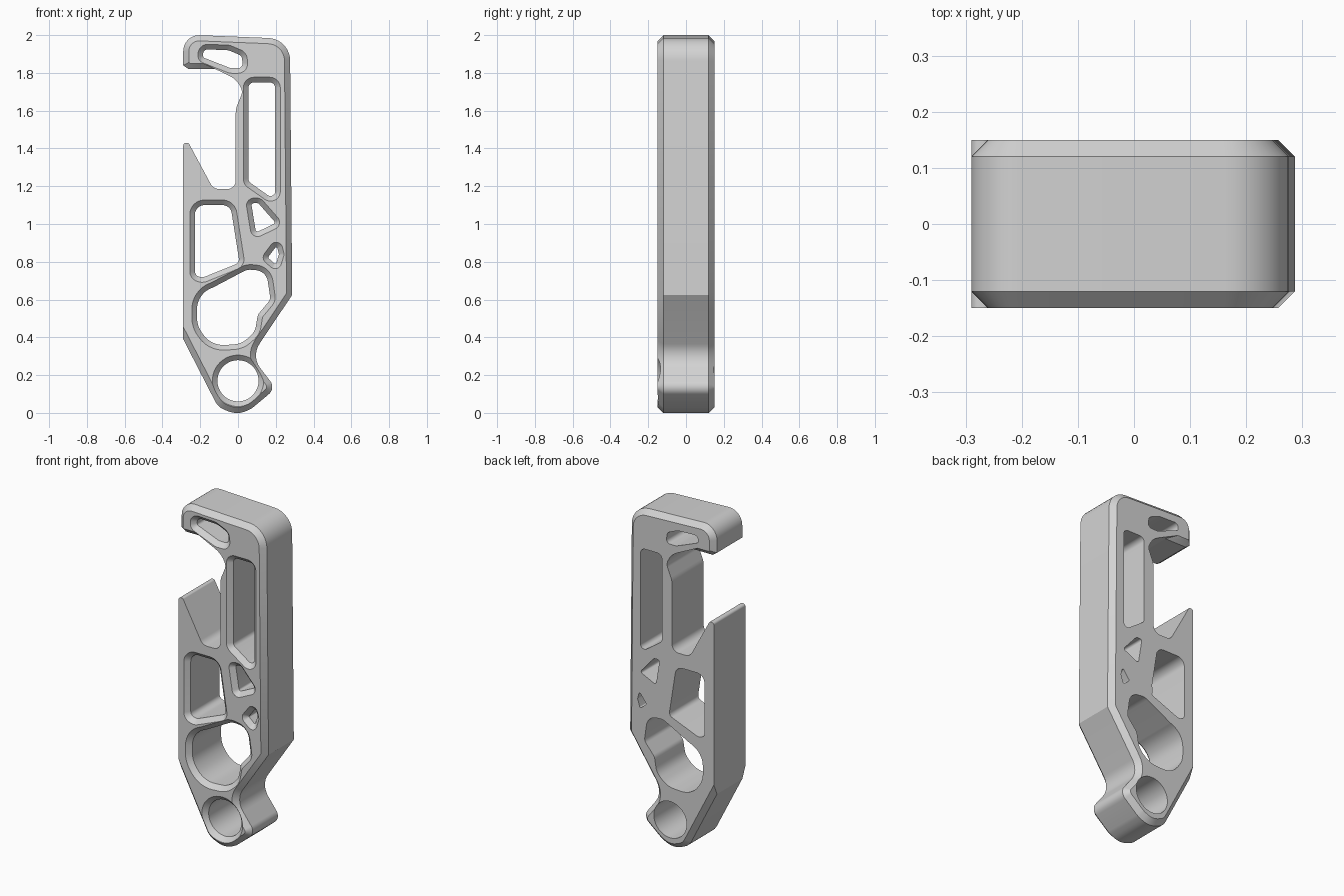
import bpy, bmesh, math
from mathutils import Vector

cube = bpy.data.objects.get("Cube")
if cube:
    bpy.data.objects.remove(cube, do_unlink=True)

HALF, B, HOLE_B = 0.15, 0.03, 0.027
GREY = (0.65, 0.65, 0.65, 1)

steel = bpy.data.materials.new("satin grey")
steel.use_nodes = True
steel.diffuse_color = GREY
steel.node_tree.nodes["Principled BSDF"].inputs["Base Color"].default_value = GREY


def rounded(corners):
    """Corners (x, z, radius, edge inset) to a dense loop and the inset of each edge."""
    pts, insets, n = [], [], len(corners)
    for i, (x, z, r, d) in enumerate(corners):
        p = Vector((x, z))
        if r == 0:
            pts.append(p)
            insets.append(d)
            continue
        a = (Vector(corners[i - 1][:2]) - p).normalized()
        b = (Vector(corners[(i + 1) % n][:2]) - p).normalized()
        ang = a.angle(b)
        c = p + (a + b).normalized() * (r / math.sin(ang / 2))
        start = p + a * (r / math.tan(ang / 2)) - c
        turn = (math.pi - ang) * (1 if a.x * b.y - a.y * b.x < 0 else -1)
        steps = max(2, math.ceil(abs(turn) / 0.16))
        for k in range(steps + 1):
            t = turn * k / steps
            pts.append(c + Vector((start.x * math.cos(t) - start.y * math.sin(t),
                                   start.x * math.sin(t) + start.y * math.cos(t))))
            insets.append(d)
    return pts, insets


def offset(pts, insets):
    """Move each edge of a clockwise loop inward by its own inset."""
    out = []
    for i, p in enumerate(pts):
        e1, e2 = p - pts[i - 1], pts[(i + 1) % len(pts)] - p
        n1 = Vector((e1.y, -e1.x)).normalized()
        n2 = Vector((e2.y, -e2.x)).normalized()
        d1, d2 = insets[i - 1], insets[i]
        det = n1.x * n2.y - n1.y * n2.x
        if abs(det) < 0.02:
            out.append(p + (n1 + n2).normalized() * (d1 + d2) / 2)
        else:
            out.append(p + Vector((d1 * n2.y - d2 * n1.y, n1.x * d2 - n2.x * d1)) / det)
    return out


def loft(name, layers):
    """Prism through matching clockwise loops, front to back, each given as (y, points)."""
    bm = bmesh.new()
    rings = [[bm.verts.new((p.x, y, p.y)) for p in pts] for y, pts in layers]
    for r, s in zip(rings, rings[1:]):
        for i in range(len(r)):
            bm.faces.new((r[i - 1], r[i], s[i], s[i - 1]))
    bm.faces.new(rings[0][::-1])
    bm.faces.new(rings[-1])
    mesh = bpy.data.meshes.new(name)
    bm.to_mesh(mesh)
    bm.free()
    mesh.materials.append(steel)
    ob = bpy.data.objects.new(name, mesh)
    bpy.context.collection.objects.link(ob)
    return ob


# Clockwise outline; the hook and the outer spine are chamfered, the jaw is plain
outline = [
    (-0.29, 1.84, 0, B), (-0.29, 2.003, 0.085, B), (0.275, 1.98, 0.12, B),
    (0.287, 0.625, 0, B), (0.07, 0.30, 0.11, B), (0.20, 0.13, 0.05, B),
    (0.075, 0.025, 0.08, B), (0.0, -0.012, 0.12, B), (-0.105, 0.03, 0.09, B), (-0.29, 0.39, 0, 0),
    (-0.29, 1.43, 0.015, 0), (-0.262, 1.43, 0.012, 0), (-0.13, 1.185, 0.05, 0),
    (-0.012, 1.185, 0.045, 0), (-0.012, 1.61, 0.1, 0), (0.025, 1.70, 0.05, 0),
    (-0.005, 1.765, 0.12, 0), (-0.12, 1.82, 0, B), (-0.262, 1.82, 0, B),
]
pts, insets = rounded(outline)
small = offset(pts, insets)
body = loft("tool_body", [(-HALF, small), (-HALF + B, pts), (HALF - B, pts), (HALF, small)])

# Through holes: corners (x, z, radius)
holes = {
    "hook_slot": [(-0.185, 1.925, 0.025), (-0.05, 1.92, 0.05), (0.02, 1.89, 0.03),
                  (0.027, 1.825, 0.025), (-0.04, 1.825, 0.04), (-0.185, 1.882, 0.015)],
    "spine_slot": [(0.055, 1.75, 0.03), (0.197, 1.75, 0.03), (0.197, 1.125, 0.025), (0.055, 1.225, 0.03)],
    "jaw_window": [(-0.228, 1.10, 0.05), (-0.04, 1.10, 0.05), (0.008, 0.795, 0.03),
                   (-0.19, 0.715, 0.045), (-0.228, 0.73, 0.028)],
    "upper_triangle": [(0.07, 1.11, 0.012), (0.108, 1.11, 0.015), (0.20, 1.005, 0.012), (0.095, 0.955, 0.012)],
    "lower_triangle": [(0.205, 0.885, 0.007), (0.217, 0.84, 0.007), (0.20, 0.785, 0.007), (0.158, 0.822, 0.007)],
    "large_opening": [(-0.217, 0.63, 0.12), (-0.13, 0.665, 0.1), (0.05, 0.76, 0.08), (0.15, 0.75, 0.07),
                      (0.172, 0.60, 0.04), (0.105, 0.52, 0.05), (0.09, 0.43, 0.09),
                      (0.02, 0.365, 0.12), (-0.14, 0.355, 0.13), (-0.217, 0.46, 0.13)],
}


def cut(name, loop):
    flare = 0.01
    wide = offset(loop, [-(HOLE_B + flare)] * len(loop))
    cutter = loft(name + "_cutter", [(-HALF - flare, wide), (-HALF + HOLE_B, loop), (HALF + 0.05, loop)])
    cutter.hide_render = True
    mod = body.modifiers.new(name, "BOOLEAN")
    mod.object, mod.operation, mod.solver = cutter, "DIFFERENCE", "EXACT"
    bpy.context.view_layer.objects.active = body
    bpy.ops.object.modifier_apply(modifier=mod.name)
    bpy.data.objects.remove(cutter, do_unlink=True)


for name, corners in holes.items():
    cut(name, rounded([c + (0,) for c in corners])[0])

# Round key-ring hole
ring = [Vector((0.109 * math.sin(t * math.tau / 48), 0.17 + 0.109 * math.cos(t * math.tau / 48))) for t in range(48)]
cut("ring_hole", ring)

bpy.ops.object.select_all(action="DESELECT")
body.select_set(True)
bpy.context.view_layer.objects.active = body
bpy.ops.object.shade_smooth_by_angle(angle=math.radians(25))
